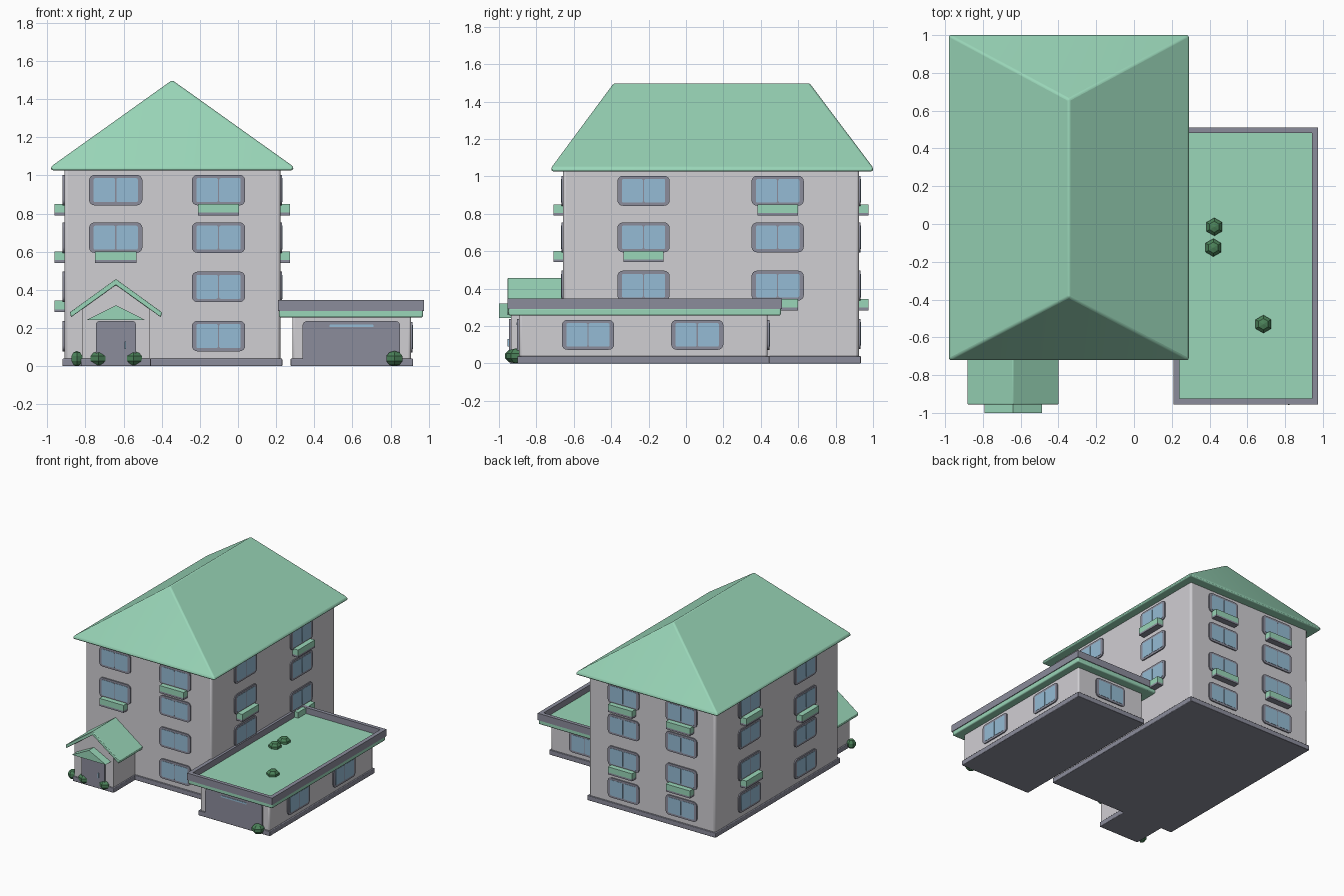
import bpy, bmesh, math
from mathutils import Matrix, Vector

if "Cube" in bpy.data.objects:
    bpy.data.objects.remove(bpy.data.objects["Cube"])


def material(name, rgb):
    m = bpy.data.materials.new(name)
    m.diffuse_color = (*rgb, 1)
    m.use_nodes = True
    m.node_tree.nodes["Principled BSDF"].inputs["Base Color"].default_value = m.diffuse_color
    return m


WALL = material("pale_wall", (0.63, 0.62, 0.65))
GREEN = material("mint_roof", (0.32, 0.67, 0.48))
GREY = material("slate_trim", (0.26, 0.265, 0.33))
GLASS = material("blue_glass", (0.30, 0.50, 0.66))
LEAF = material("bush_green", (0.07, 0.22, 0.10))


def finish(name, bm, mats, bevel=0.0, segments=2, smooth=True):
    """Turn a bmesh into a named object with an optional rounded edge."""
    bmesh.ops.recalc_face_normals(bm, faces=bm.faces[:])
    me = bpy.data.meshes.new(name)
    bm.to_mesh(me)
    bm.free()
    ob = bpy.data.objects.new(name, me)
    bpy.context.collection.objects.link(ob)
    for m in mats:
        me.materials.append(m)
    if bevel:
        mod = ob.modifiers.new("rounded", "BEVEL")
        mod.width, mod.segments = bevel, segments
        mod.limit_method = "ANGLE"
    if smooth:
        bpy.ops.object.select_all(action="DESELECT")
        ob.select_set(True)
        bpy.context.view_layer.objects.active = ob
        bpy.ops.object.shade_smooth_by_angle(angle=math.radians(40))
    return ob


def add_box(bm, x, y, z, index=0):
    mat = (Matrix.Translation((sum(x) / 2, sum(y) / 2, sum(z) / 2))
           @ Matrix.Diagonal((x[1] - x[0], y[1] - y[0], z[1] - z[0], 1)))
    new = bmesh.ops.create_cube(bm, size=1, matrix=mat)["verts"]
    for f in {f for v in new for f in v.link_faces}:
        f.material_index = index


def box(name, x, y, z, mat, bevel=0.0):
    bm = bmesh.new()
    add_box(bm, x, y, z)
    return finish(name, bm, [mat], bevel)


def add_prism(bm, outline, y0, y1, index=0):
    """Extrude an x-z outline from y0 to y1."""
    face = bm.faces.new([bm.verts.new((x, y0, z)) for x, z in outline])
    face.material_index = index
    ext = bmesh.ops.extrude_face_region(bm, geom=[face], use_keep_orig=True)["geom"]
    moved = [g for g in ext if isinstance(g, bmesh.types.BMVert)]
    bmesh.ops.translate(bm, verts=moved, vec=(0, y1 - y0, 0))
    for f in {f for v in moved for f in v.link_faces}:
        f.material_index = index


def prism(name, outline, y0, y1, mat, bevel=0.0):
    bm = bmesh.new()
    add_prism(bm, outline, y0, y1)
    return finish(name, bm, [mat], bevel)


def rounded(x0, x1, z0, z1, r, rb=None, steps=4):
    """Rectangle outline with rounded corners; rb is the bottom radius."""
    rb = r if rb is None else rb
    pts = []
    for cx, cz, rad, a0 in ((x1 - r, z1 - r, r, 0), (x0 + r, z1 - r, r, 90),
                            (x0 + rb, z0 + rb, rb, 180), (x1 - rb, z0 + rb, rb, 270)):
        for i in range(steps + 1 if rad else 1):
            a = math.radians(a0 + 90 * i / steps)
            pts.append((cx + rad * math.cos(a), cz + rad * math.sin(a)))
    return pts


# Wall directions: angle turning a front-facing part onto that wall
FRONT, RIGHT, BACK, LEFT = 0, 90, 180, -90


def on_wall(ob, loc, angle):
    ob.location = loc
    ob.rotation_euler = (0, 0, math.radians(angle))


def window(name, loc, angle):
    bm = bmesh.new()
    add_prism(bm, rounded(-0.14, 0.14, -0.08, 0.08, 0.03), 0.005, -0.009, 0)
    for s in (-1, 1):
        xs = sorted((s * 0.003, s * 0.116))
        add_prism(bm, rounded(*xs, -0.063, 0.063, 0.008, steps=2), -0.006, -0.011, 1)
    on_wall(finish(name, bm, [GREY, GLASS]), loc, angle)


def flower_box(name, loc, angle):
    bm = bmesh.new()
    add_box(bm, (-0.108, 0.108), (-0.051, 0.005), (-0.118, -0.072), 0)
    add_box(bm, (-0.108, 0.108), (-0.051, 0.005), (-0.133, -0.118), 1)
    on_wall(finish(name, bm, [GREEN, GREY], smooth=False), loc, angle)


# Main block with plinth and hipped roof
box("main_walls", (-0.91, 0.222), (-0.657, 0.925), (0.01, 1.04), WALL, 0.015)
box("main_plinth", (-0.92, 0.232), (-0.667, 0.935), (0, 0.04), GREY, 0.004)
bm = bmesh.new()
corners = [(-0.98, -0.72), (0.29, -0.72), (0.29, 1.0), (-0.98, 1.0)]
low = [bm.verts.new((x, y, 1.027)) for x, y in corners]
mid = [bm.verts.new((x, y, 1.047)) for x, y in corners]
rf, rb = bm.verts.new((-0.345, -0.385, 1.5)), bm.verts.new((-0.345, 0.66, 1.5))
bm.faces.new(low)
for i in range(4):
    j = (i + 1) % 4
    bm.faces.new((low[i], low[j], mid[j], mid[i]))
for f in ((mid[0], mid[1], rf), (mid[1], mid[2], rb, rf),
          (mid[2], mid[3], rb), (mid[3], mid[0], rf, rb)):
    bm.faces.new(f)
finish("main_roof", bm, [GREEN], 0.014, 3)

# Windows and flower boxes: wall, columns (x, y), storeys, boxed (column, storey)
STOREYS = (0.158, 0.416, 0.674, 0.923)
WALLS = (
    ("front", FRONT, ((-0.641, -0.657), (-0.102, -0.657)), ((2, 3), (0, 1, 2, 3)), ((0, 2), (1, 3))),
    ("right", RIGHT, ((0.222, -0.227), (0.222, 0.49)), ((1, 2, 3), (1, 2, 3)), ((0, 2), (1, 1), (1, 3))),
    ("back", BACK, ((-0.61, 0.925), (-0.09, 0.925)), ((0, 1, 2, 3),) * 2, ((0, 1), (0, 3), (1, 1), (1, 3))),
    ("left", LEFT, ((-0.91, -0.227), (-0.91, 0.49)), ((0, 1, 2, 3),) * 2, ((0, 2), (1, 1), (1, 3))),
)
for wall, angle, columns, floors, boxed in WALLS:
    for c, (x, y) in enumerate(columns):
        for s in floors[c]:
            window(f"{wall}_window_{c}_{s}", (x, y, STOREYS[s]), angle)
            if (c, s) in boxed:
                flower_box(f"{wall}_flower_box_{c}_{s}", (x, y, STOREYS[s]), angle)

# Garage with flat roof and parapet
box("garage_walls", (0.285, 0.907), (-0.892, 0.437), (0.01, 0.27), WALL, 0.012)
box("garage_plinth", (0.276, 0.917), (-0.902, 0.447), (0, 0.04), GREY, 0.004)
box("garage_roof", (0.215, 0.97), (-0.948, 0.507), (0.256, 0.297), GREEN, 0.008)
bm = bmesh.new()
for xs, ys in (((0.21, 0.242), (-0.955, 0.512)), ((0.942, 0.975), (-0.955, 0.512)),
               ((0.242, 0.942), (-0.955, -0.925)), ((0.242, 0.942), (0.482, 0.512))):
    add_box(bm, xs, ys, (0.29, 0.346))
finish("garage_parapet", bm, [GREY], smooth=False)
prism("garage_door", rounded(0.338, 0.85, 0.02, 0.237, 0.025, 0), -0.88, -0.904, GREY)
prism("garage_door_window", rounded(0.48, 0.71, 0.205, 0.218, 0.004), -0.9, -0.907, GLASS)
for i, y in enumerate((-0.524, 0.06)):
    window(f"garage_side_window_{i}", (0.907, y, 0.153), RIGHT)
window("garage_back_window", (0.6, 0.437, 0.153), BACK)

# Entrance porch with gabled roof, canopy and door
C = -0.64
prism("porch_walls", [(C - 0.175, 0.01), (C + 0.175, 0.01), (C + 0.175, 0.302),
                      (C, 0.432), (C - 0.175, 0.302)], -0.935, -0.64, WALL)
box("porch_plinth", (C - 0.183, C + 0.183), (-0.943, -0.64), (0, 0.04), GREY, 0.004)
prism("porch_roof", [(C - 0.242, 0.282), (C - 0.235, 0.257), (C, 0.426), (C + 0.235, 0.257),
                     (C + 0.242, 0.282), (C, 0.457)], -0.955, -0.645, GREEN, 0.004)
prism("door_canopy", [(C - 0.152, 0.243), (C + 0.152, 0.243), (C, 0.32)], -1.0, -0.93, GREEN)
prism("front_door", rounded(C - 0.105, C + 0.105, 0.02, 0.237, 0.02, 0), -0.93, -0.947, GREY)
box("door_handle", (-0.594, -0.586), (-0.955, -0.945), (0.09, 0.13), GLASS)

# Low-poly bushes on the ground and on the garage roof
BUSHES = [(-0.845, -0.915, 0.04, 0.035), (-0.73, -0.918, 0.04, 0.052), (-0.547, -0.918, 0.04, 0.052),
          (0.82, -0.91, 0.04, 0.052), (0.425, -0.015, 0.302, 0.05),
          (0.42, -0.125, 0.302, 0.05), (0.685, -0.53, 0.302, 0.05)]
for i, (x, y, z, r) in enumerate(BUSHES):
    bm = bmesh.new()
    bmesh.ops.create_uvsphere(bm, u_segments=6, v_segments=5, radius=1,
                              matrix=Matrix.Translation((x, y, z)) @ Matrix.Diagonal((r, r, 0.04, 1)))
    finish(f"bush_{i}", bm, [LEAF], smooth=False)
